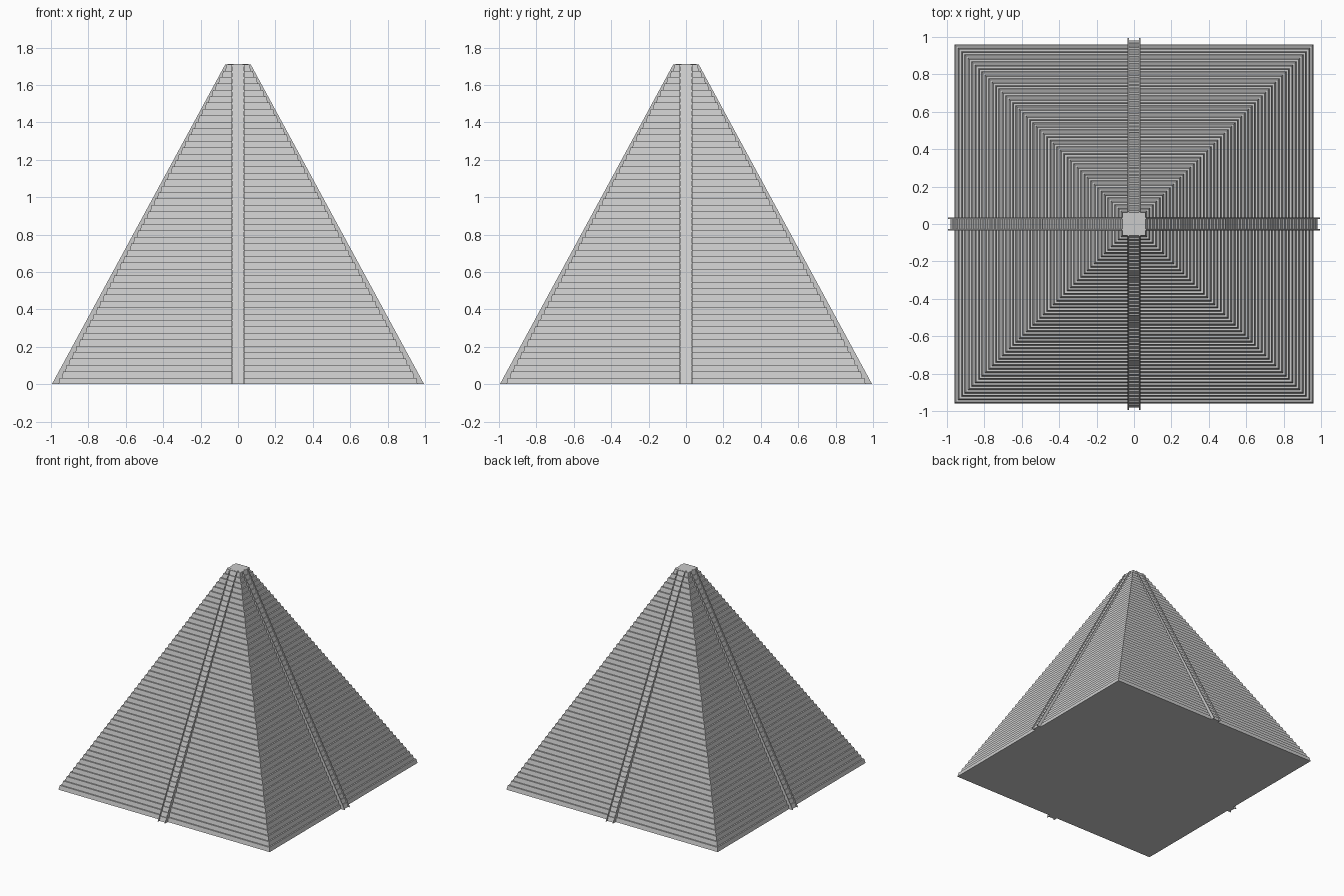
import bpy
import bmesh
from math import pi
from mathutils import Matrix

cube = bpy.data.objects.get("Cube")
if cube:
    bpy.data.objects.remove(cube)

HEIGHT, STEPS = 1.71, 50
RISE = HEIGHT / STEPS
BASE, TOP = 0.96, 0.05

stone = bpy.data.materials.new("grey stone")
stone.use_nodes = True
GREY = (0.6, 0.6, 0.6, 1)
stone.diffuse_color = GREY
stone.node_tree.nodes["Principled BSDF"].inputs["Base Color"].default_value = GREY


def finish(name, bm):
    bmesh.ops.recalc_face_normals(bm, faces=bm.faces)
    mesh = bpy.data.meshes.new(name)
    bm.to_mesh(mesh)
    bm.free()
    mesh.materials.append(stone)
    obj = bpy.data.objects.new(name, mesh)
    bpy.context.collection.objects.link(obj)
    return obj


def extrude_profile(bm, profile, x0, x1, turn):
    """Extrude an (out, z) outline across x, then turn it to one side."""
    rings = [[bm.verts.new(turn @ Matrix.Translation((x, -r, z)).translation)
              for r, z in profile] for x in (x0, x1)]
    n = len(profile)
    bm.faces.new(rings[0])
    bm.faces.new(rings[1])
    for i in range(n):
        j = (i + 1) % n
        bm.faces.new((rings[0][i], rings[0][j], rings[1][j], rings[1][i]))


# Stepped body: square rings stacked with slightly leaning risers
bm = bmesh.new()
run = (BASE - TOP) / STEPS
rings = []
for i in range(STEPS):
    r = BASE - i * run
    for half, z in ((r, i * RISE), (r - run * 0.4, (i + 1) * RISE)):
        rings.append([bm.verts.new((sx * half, sy * half, z))
                      for sx, sy in ((-1, -1), (1, -1), (1, 1), (-1, 1))])
for low, high in zip(rings, rings[1:]):
    for k in range(4):
        m = (k + 1) % 4
        bm.faces.new((low[k], low[m], high[m], high[k]))
bm.faces.new(rings[0])
bm.faces.new(rings[-1])
finish("stepped_body", bm)

# Four stairways, each with a flight of small steps between two thin rails
flights, rails = bmesh.new(), bmesh.new()
OUT, IN = 0.98, 0.055
stair_run = (OUT - IN) / STEPS
flight = [(OUT - 0.1, 0)]
for i in range(STEPS):
    r = OUT - i * stair_run
    flight += [(r, i * RISE), (r - stair_run * 0.6, (i + 1) * RISE)]
flight.append((0, HEIGHT))
rail = [(0.995, 0), (0.068, HEIGHT), (0.03, HEIGHT), (0.94, 0)]
for side in range(4):
    turn = Matrix.Rotation(side * pi / 2, 3, "Z")
    extrude_profile(flights, flight, -0.03, 0.03, turn)
    for x in (-0.034, 0.028):
        extrude_profile(rails, rail, x, x + 0.006, turn)
finish("stair_flights", flights)
finish("stair_rails", rails)

# Eight-sided cap on the summit
bm = bmesh.new()
bmesh.ops.create_cone(bm, cap_ends=True, segments=8, radius1=0.06, radius2=0.06, depth=0.03,
                      matrix=Matrix.Translation((0, 0, HEIGHT - 0.014)) @ Matrix.Rotation(pi / 8, 4, "Z"))
finish("summit_cap", bm)
